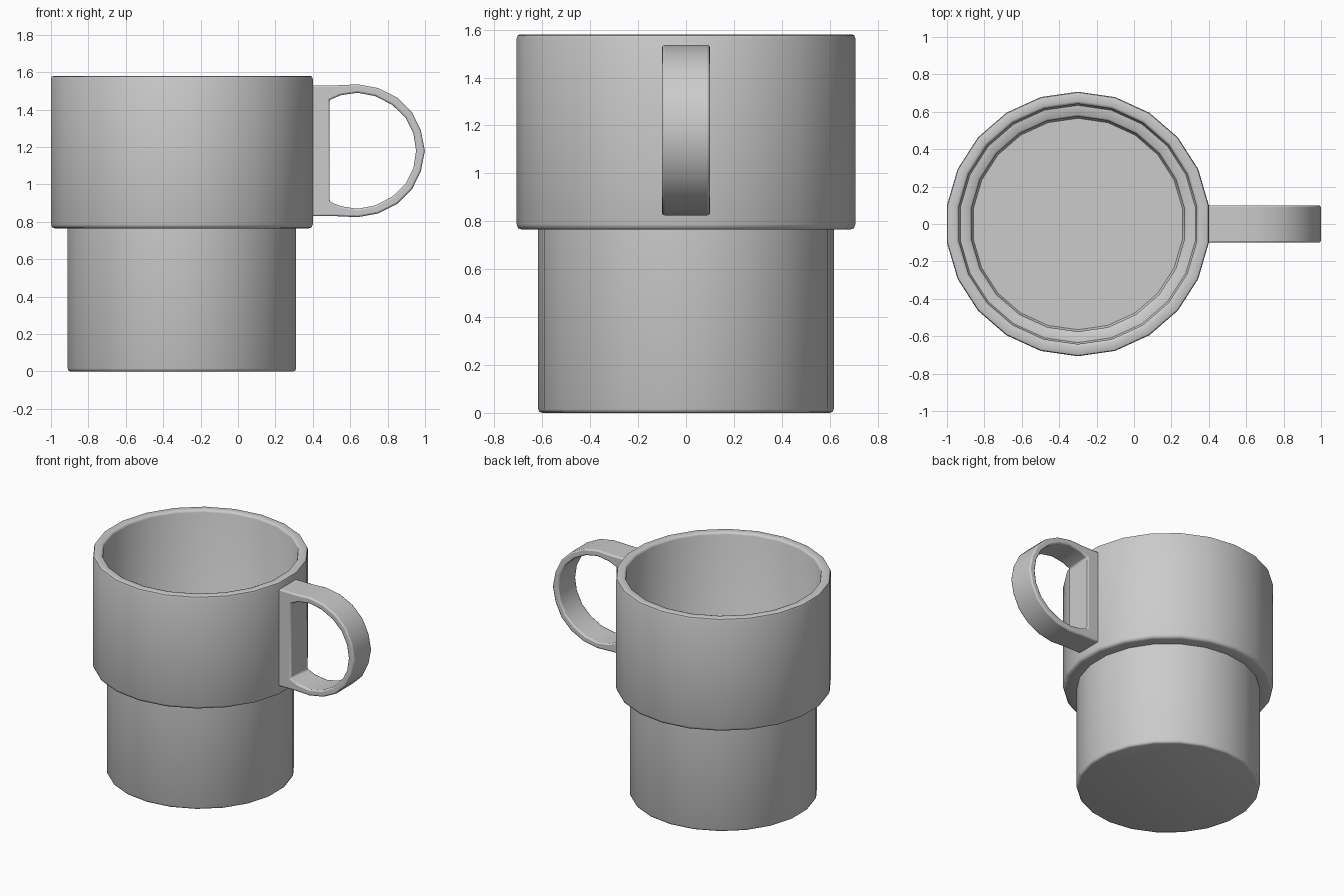
import bpy, bmesh, math

if "Cube" in bpy.data.objects:
    bpy.data.objects.remove(bpy.data.objects["Cube"])

SIDES = 22
CX = -0.3      # axis of the cup
HZ = 1.18      # mid height of the handle


def finish(name, bm, angle):
    bmesh.ops.recalc_face_normals(bm, faces=bm.faces)
    me = bpy.data.meshes.new(name)
    bm.to_mesh(me)
    bm.free()
    ob = bpy.data.objects.new(name, me)
    bpy.context.collection.objects.link(ob)
    bpy.ops.object.select_all(action='DESELECT')
    ob.select_set(True)
    bpy.context.view_layer.objects.active = ob
    bpy.ops.object.shade_smooth_by_angle(angle=math.radians(angle))
    return ob


def lathe(name, profile):
    bm = bmesh.new()
    rings = []
    for r, z in profile:
        ring = []
        for i in range(SIDES):
            a = 2 * math.pi * (i + 0.5) / SIDES   # flat side faces the handle
            ring.append(bm.verts.new((CX + r * math.cos(a), r * math.sin(a), z)))
        rings.append(ring)
    for a, b in zip(rings, rings[1:]):
        for i in range(SIDES):
            j = (i + 1) % SIDES
            bm.faces.new((a[i], a[j], b[j], b[i]))
    bm.faces.new(rings[0])
    bm.faces.new(rings[-1])
    return finish(name, bm, 50)


# Cup: stepped outside wall, rounded rim, stepped inside wall, floor
lathe("cup_body", [
    (0.600, 0.0), (0.612, 0.004), (0.617, 0.016),
    (0.617, 0.765), (0.685, 0.765), (0.701, 0.771), (0.707, 0.787),
    (0.707, 1.564), (0.703, 1.576), (0.692, 1.58),
    (0.657, 1.58), (0.647, 1.576), (0.642, 1.564),
    (0.642, 0.845), (0.634, 0.832), (0.585, 0.83), (0.575, 0.82),
    (0.575, 0.085), (0.565, 0.07),
])

# Handle: closed loop with a backing block against the cup
outer = [(0.38, .35), (0.53, .35), (0.64, .355), (0.75, .335), (0.85, .285),
         (0.93, .207), (0.978, .108), (0.999, 0)]
inner = [(0.49, .272), (0.55, .297), (0.64, .31), (0.735, .292), (0.825, .245),
         (0.895, .178), (0.938, .092), (0.952, 0)]


def mirrored(half):
    return half + [(x, -z) for x, z in reversed(half[:-1])]


bm = bmesh.new()
loops = [[bm.verts.new((x, y, HZ + z)) for x, z in mirrored(half)]
         for half, y in ((outer, -0.1), (outer, 0.1), (inner, 0.1), (inner, -0.1))]
n = len(loops[0])
for k in range(4):
    a, b = loops[k], loops[(k + 1) % 4]
    for i in range(n):
        j = (i + 1) % n
        bm.faces.new((a[i], a[j], b[j], b[i]))
handle = finish("handle", bm, 50)
bev = handle.modifiers.new("soft_edges", 'BEVEL')
bev.width = 0.01
bev.segments = 2
bev.limit_method = 'ANGLE'
bev.angle_limit = math.radians(50)
